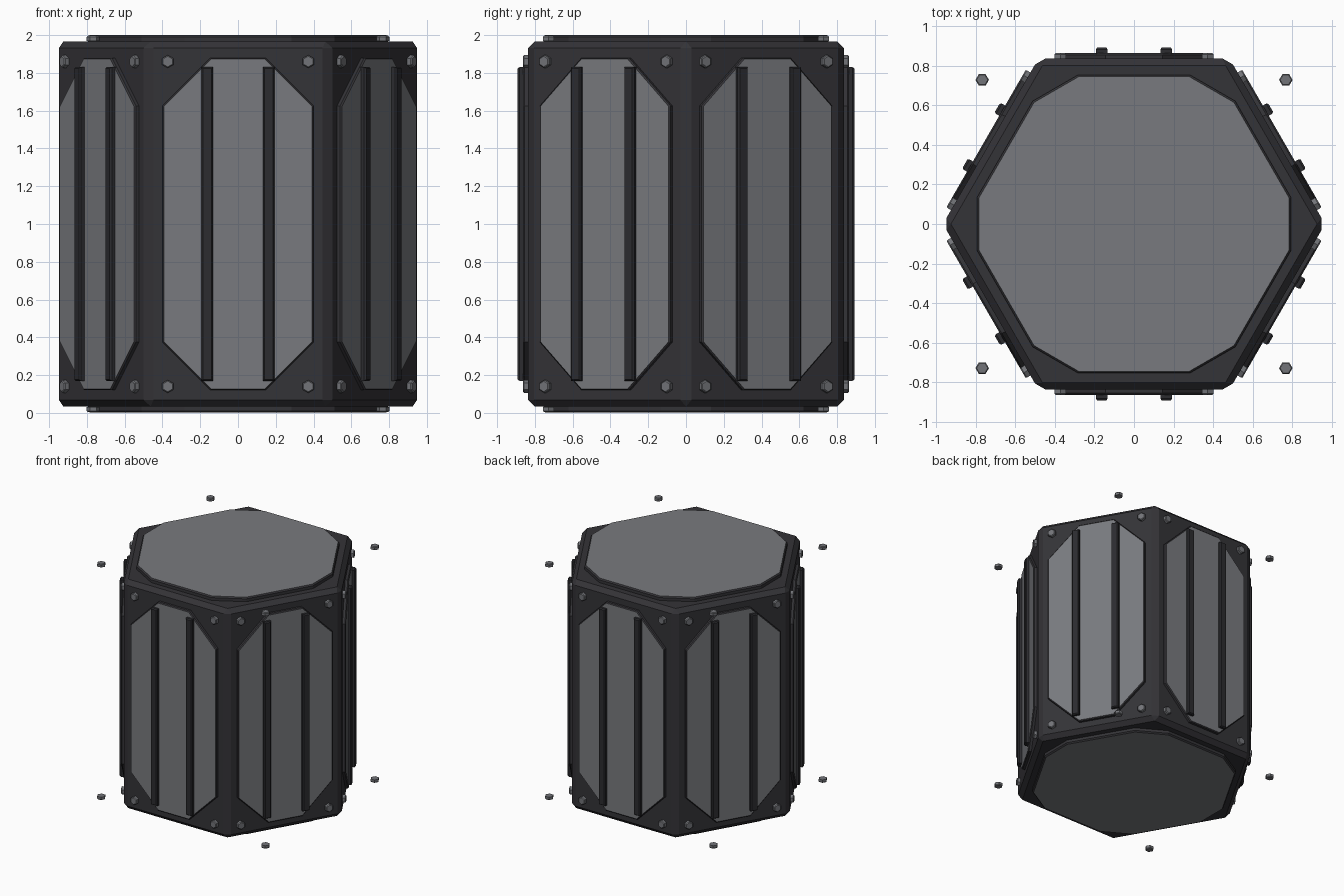
import bpy, bmesh, math
from mathutils import Matrix

if "Cube" in bpy.data.objects:
    bpy.data.objects.remove(bpy.data.objects["Cube"])


def material(name, rgb):
    m = bpy.data.materials.new(name)
    m.diffuse_color = (*rgb, 1)
    m.use_nodes = True
    m.node_tree.nodes["Principled BSDF"].inputs["Base Color"].default_value = m.diffuse_color
    return m


FRAME = material("dark frame", (0.034, 0.033, 0.038))
STRIP = material("dark strip", (0.025, 0.025, 0.029))
PANEL = material("grey panel", (0.19, 0.195, 0.21))
BOLT = material("grey bolt", (0.17, 0.175, 0.19))

APOTHEM, BOTTOM, TOP = 0.836, 0.035, 1.967


def plate(name, outline, height, bevel, mats, matrix):
    """Extruded outline with a chamfered top; last material goes on the top face."""
    bm = bmesh.new()
    face = bm.faces.new([bm.verts.new((x, y, 0)) for x, y in outline])
    base = face.copy()
    base.normal_flip()
    ext = bmesh.ops.extrude_face_region(bm, geom=[face])["geom"]
    top = next(g for g in ext if isinstance(g, bmesh.types.BMFace))
    bmesh.ops.translate(bm, vec=(0, 0, height - bevel),
                        verts=[v for v in ext if isinstance(v, bmesh.types.BMVert)])
    if face.is_valid:
        bm.faces.remove(face)
    bmesh.ops.remove_doubles(bm, verts=bm.verts, dist=1e-5)
    bmesh.ops.recalc_face_normals(bm, faces=bm.faces)
    top = max(bm.faces, key=lambda f: f.calc_center_median().z)
    bmesh.ops.inset_individual(bm, faces=[top], thickness=bevel, depth=bevel)
    top = max(bm.faces, key=lambda f: f.calc_center_median().z)
    top.material_index = len(mats) - 1
    mesh = bpy.data.meshes.new(name)
    bm.to_mesh(mesh)
    bm.free()
    for m in mats:
        mesh.materials.append(m)
    ob = bpy.data.objects.new(name, mesh)
    ob.matrix_world = matrix
    bpy.context.collection.objects.link(ob)
    return ob


def ring(radius, angles):
    return [(radius * math.cos(math.radians(a)), radius * math.sin(math.radians(a)))
            for a in angles]


# Hexagonal core with chamfered edges
bpy.ops.mesh.primitive_cylinder_add(vertices=6, radius=APOTHEM / math.cos(math.pi / 6),
                                    depth=TOP - BOTTOM, location=(0, 0, 1),
                                    rotation=(0, 0, math.pi / 6))
core = bpy.context.object
core.name = "frame_core"
core.data.materials.append(FRAME)
bev = core.modifiers.new("chamfer", "BEVEL")
bev.width, bev.segments = 0.035, 1

side_outline = [(-0.4, -0.625), (-0.145, -0.88), (0.145, -0.88), (0.4, -0.625),
                (0.4, 0.625), (0.145, 0.88), (-0.145, 0.88), (-0.4, 0.625)]
strip_outline = [(-0.03, -0.83), (0.03, -0.83), (0.03, 0.83), (-0.03, 0.83)]
bolt_outline = ring(0.034, range(30, 390, 60))
cap_bolt_outline = ring(0.034, range(0, 360, 60))
cap_outline = ring(0.805, [60 * k + s for k in range(6) for s in (-9.5, 9.5)])

# Six sides: local x runs along the side, local y is up, local z points outward
for k in range(6):
    side = (Matrix.Rotation(k * math.pi / 3, 4, "Z")
            @ Matrix.Translation((0, -APOTHEM, 1))
            @ Matrix.Rotation(math.pi / 2, 4, "X"))
    plate(f"side_panel_{k}", side_outline, 0.027, 0.008, [FRAME, PANEL], side)
    for sx in (-1, 1):
        plate(f"side_strip_{k}", strip_outline, 0.056, 0.01, [STRIP],
              side @ Matrix.Translation((sx * 0.163, 0, 0)))
        for sy in (-1, 1):
            plate(f"side_bolt_{k}", bolt_outline, 0.027, 0.006, [BOLT],
                  side @ Matrix.Translation((sx * 0.372, sy * 0.86, 0)))

# Top and bottom caps with their outlying bolts
for name, cap in (("top", Matrix.Translation((0, 0, TOP))),
                  ("bottom", Matrix.Translation((0, 0, BOTTOM)) @ Matrix.Rotation(math.pi, 4, "X"))):
    plate(f"{name}_panel", cap_outline, 0.034, 0.01, [FRAME, PANEL], cap)
    for sx in (-1, 1):
        for sy in (-1, 1):
            plate(f"{name}_bolt", cap_bolt_outline, 0.027, 0.006, [BOLT],
                  cap @ Matrix.Translation((sx * 0.767, sy * 0.728, 0.003)))
